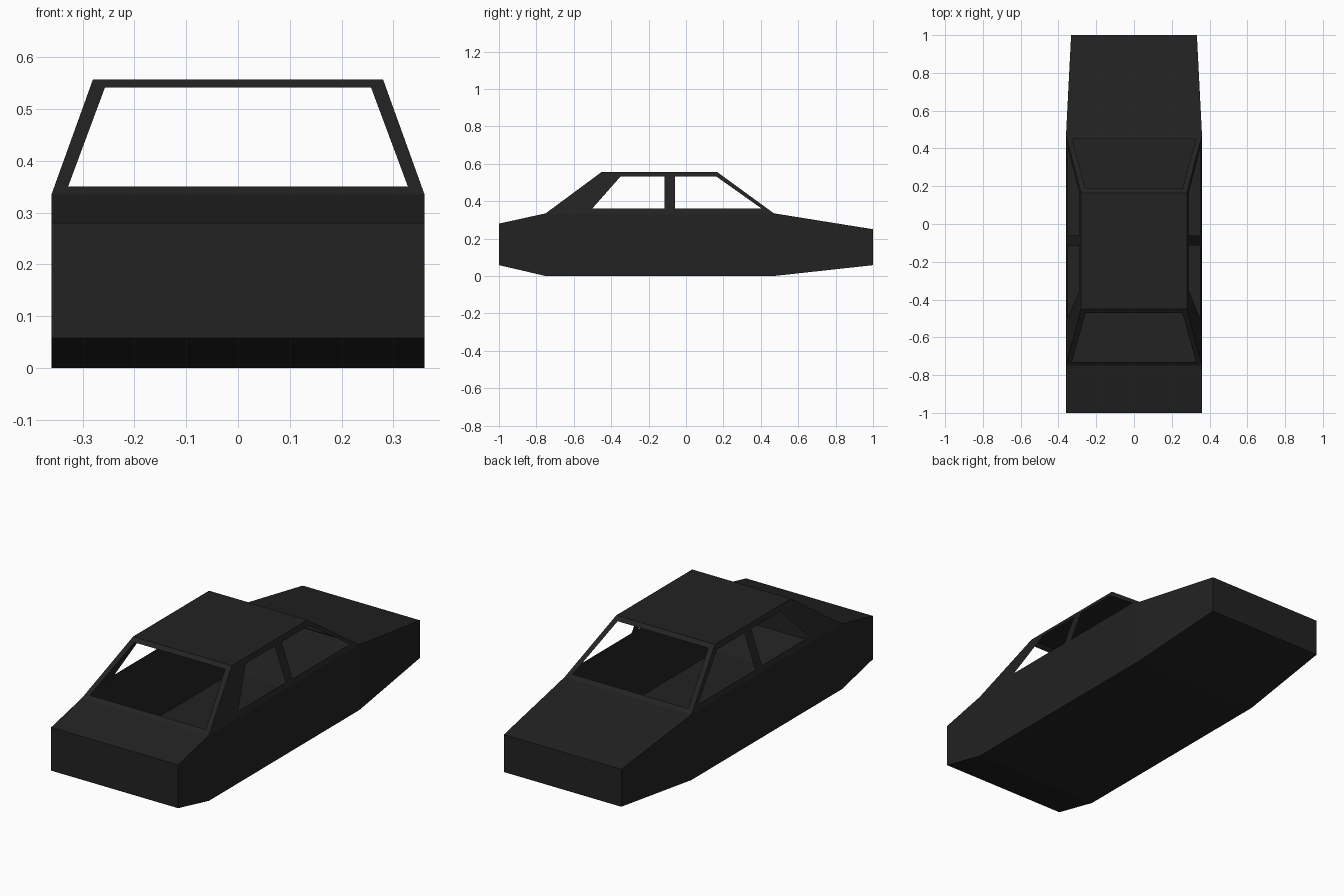
import bpy, bmesh
from mathutils import Vector

if "Cube" in bpy.data.objects:
    bpy.data.objects.remove(bpy.data.objects["Cube"])

paint = bpy.data.materials.new("charcoal paint")
paint.diffuse_color = (0.016, 0.016, 0.016, 1)
paint.use_nodes = True
paint.node_tree.nodes["Principled BSDF"].inputs["Base Color"].default_value = paint.diffuse_color

BELT, TOP = 0.335, 0.557        # cabin base and roof heights
WB, WT = 0.36, 0.28             # half widths at belt and roof
FB, FT, RT, RB = -0.75, -0.45, 0.165, 0.47   # cabin y positions


def finish(name, bm):
    me = bpy.data.meshes.new(name)
    bm.to_mesh(me)
    bm.free()
    me.materials.append(paint)
    ob = bpy.data.objects.new(name, me)
    bpy.context.collection.objects.link(ob)
    return ob


def panel(name, loops, outward):
    """Flat panel: first loop is the outline, the others are window openings."""
    bm = bmesh.new()
    edges = []
    for loop in loops:
        vs = [bm.verts.new(p) for p in loop]
        edges += [bm.edges.new((vs[i], vs[i - 1])) for i in range(len(vs))]
    bmesh.ops.triangle_fill(bm, edges=edges, use_beauty=True, use_dissolve=False)
    bm.normal_update()
    for f in bm.faces:
        if f.normal.dot(Vector(outward)) < 0:
            f.normal_flip()
    return finish(name, bm)


# Lower body: hollow tub from cross-sections (y, half width, bottom, top)
stations = [(-1, 0.36, 0.058, 0.28), (FB, WB, 0, BELT),
            (RB, WB, 0, BELT), (1, 0.333, 0.058, 0.25)]
bm = bmesh.new()
rings = [[bm.verts.new(p) for p in ((-w, y, a), (w, y, a), (w, y, b), (-w, y, b))]
         for y, w, a, b in stations]
for i in range(3):
    for k in range(4):
        if i == 1 and k == 2:
            continue            # open under the cabin
        n = (k + 1) % 4
        bm.faces.new((rings[i][k], rings[i][n], rings[i + 1][n], rings[i + 1][k]))
bm.faces.new(rings[0])
bm.faces.new(rings[3][::-1])
bmesh.ops.recalc_face_normals(bm, faces=bm.faces)
finish("body", bm)

# Roof
panel("roof", [[(-WT, FT, TOP), (WT, FT, TOP), (WT, RT, TOP), (-WT, RT, TOP)]], (0, 0, 1))


# Windscreen and rear window frames
def end_frame(name, yb, yt, out):
    def at(x, z):
        return (x, yb + (yt - yb) * (z - BELT) / (TOP - BELT), z)

    def quad(xb, zb, xt, zt):
        return [at(-xb, zb), at(xb, zb), at(xt, zt), at(-xt, zt)]
    panel(name, [quad(WB, BELT, WT, TOP), quad(0.328, 0.35, 0.257, 0.541)], (0, out, 0.5))


end_frame("windscreen_frame", FB, FT, -1)
end_frame("rear_window_frame", RB, RT, 1)

# Side frames with two window openings each
outline = [(FB, BELT), (RB, BELT), (RT, TOP), (FT, TOP)]
front_window = [(-0.5, 0.362), (-0.115, 0.362), (-0.115, 0.532), (-0.35, 0.532)]
rear_window = [(-0.06, 0.36), (0.405, 0.36), (0.162, 0.532), (-0.06, 0.532)]
for s, side in ((-1, "left"), (1, "right")):
    loops = [[(s * (WB + (WT - WB) * (z - BELT) / (TOP - BELT)), y, z) for y, z in lp]
             for lp in (outline, front_window, rear_window)]
    panel(side + "_window_frame", loops, (s, 0, 0.3))
